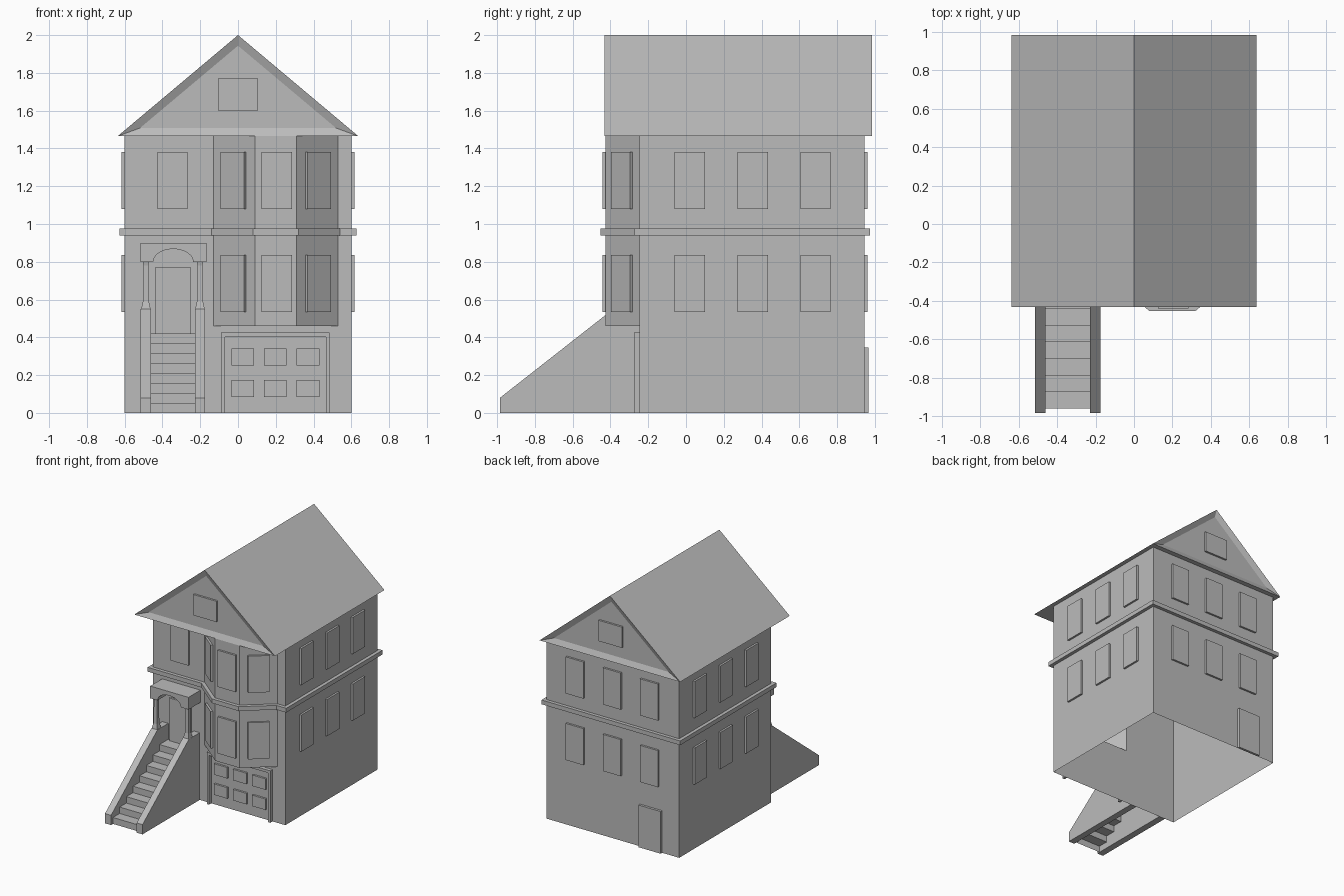
import bpy, bmesh, math
from mathutils import Vector, Matrix

cube = bpy.data.objects.get("Cube")
if cube:
    bpy.data.objects.remove(cube, do_unlink=True)

GREY = (0.5, 0.5, 0.5, 1.0)
mat = bpy.data.materials.new("plain_grey")
mat.use_nodes = True
mat.diffuse_color = GREY
mat.node_tree.nodes["Principled BSDF"].inputs["Base Color"].default_value = GREY


def finish(name, bm, recalc=True):
    if recalc:
        bmesh.ops.recalc_face_normals(bm, faces=bm.faces)
    mesh = bpy.data.meshes.new(name)
    bm.to_mesh(mesh)
    bm.free()
    mesh.materials.append(mat)
    ob = bpy.data.objects.new(name, mesh)
    bpy.context.collection.objects.link(ob)
    return ob


def box(name, x0, x1, y0, y1, z0, z1):
    bm = bmesh.new()
    size = Matrix.Diagonal((x1 - x0, y1 - y0, z1 - z0, 1))
    mid = Matrix.Translation(((x0 + x1) / 2, (y0 + y1) / 2, (z0 + z1) / 2))
    bmesh.ops.create_cube(bm, size=1, matrix=mid @ size)
    return finish(name, bm)


def prism(bm, points, axis, a, b):
    """Closed extrusion of a 2D outline along x or y."""
    place = (lambda p, t: (t, p[0], p[1])) if axis == "x" else (lambda p, t: (p[0], t, p[1]))
    ends = [[bm.verts.new(place(p, t)) for p in points] for t in (a, b)]
    bm.faces.new(ends[0])
    bm.faces.new(ends[1][::-1])
    walls(bm, *ends)


def walls(bm, low, high):
    n = len(low)
    for i in range(n):
        j = (i + 1) % n
        bm.faces.new((low[i], low[j], high[j], high[i]))


def ring(bm, points, z):
    return [bm.verts.new((p[0], p[1], z)) for p in points]


def offset(points, d):
    """Mitred outward offset of a counter-clockwise outline."""
    out = []
    for i, p in enumerate(points):
        p = Vector(p)
        e1 = (p - Vector(points[i - 1])).normalized()
        e2 = (Vector(points[(i + 1) % len(points)]) - p).normalized()
        n1, n2 = Vector((e1.y, -e1.x)), Vector((e2.y, -e2.x))
        out.append(p + (n1 + n2) * d / (1 + n1.dot(n2)))
    return out


def panel(name, x, y, z0, z1, angle=0, width=0.16, depth=0.016):
    """Raised plate on a wall; angle 0 faces the front."""
    bm = bmesh.new()
    m = (Matrix.Translation((x, y, (z0 + z1) / 2)) @ Matrix.Rotation(angle, 4, "Z")
         @ Matrix.Translation((0, -depth / 2, 0)) @ Matrix.Diagonal((width, depth, z1 - z0, 1)))
    bmesh.ops.create_cube(bm, size=1, matrix=m)
    return finish(name, bm)


# House walls: open-bottomed shell with a bay on the upper floors
FRONT, BACK, SIDE, EAVE, BAY_Z = -0.245, 0.945, 0.6, 1.465, 0.46
bay = [(-0.13, FRONT), (0.09, -0.425), (0.31, -0.425), (0.53, FRONT)]
outline = [(-SIDE, FRONT)] + bay + [(SIDE, FRONT), (SIDE, BACK), (-SIDE, BACK)]
bm = bmesh.new()
walls(bm, ring(bm, outline, BAY_Z), ring(bm, outline, EAVE))
rect = [outline[0]] + [bay[0], bay[3]] + outline[5:]
walls(bm, ring(bm, rect, 0), ring(bm, rect, BAY_Z))
bm.faces.new(ring(bm, bay, BAY_Z)[::-1])
finish("house_walls", bm, recalc=False)

# Band between floors
bm = bmesh.new()
wide = offset(outline, 0.028)
loops = [ring(bm, pts, z) for pts, z in
         ((outline, 0.94), (wide, 0.94), (wide, 0.975), (outline, 0.975))]
for low, high in zip(loops, loops[1:]):
    walls(bm, low, high)
finish("floor_band", bm, recalc=False)

# Gable roof with recessed triangles
bm = bmesh.new()
prism(bm, [(-0.637, EAVE), (0.637, EAVE), (0, 2)], "y", -0.432, 0.985)
bmesh.ops.recalc_face_normals(bm, faces=bm.faces)
gables = [f for f in bm.faces if abs(f.normal.y) > 0.9]
bmesh.ops.inset_region(bm, faces=gables, thickness=0.043, depth=-0.02, use_even_offset=True)
finish("roof", bm, recalc=False)
panel("attic_window_front", 0, -0.412, 1.6, 1.77, 0, 0.21)
panel("attic_window_back", 0, 0.965, 1.6, 1.77, math.pi, 0.21)

# Windows on two floors
slant = math.atan2(0.18, 0.22)
for floor, z0, z1 in (("lower", 0.535, 0.835), ("upper", 1.08, 1.38)):
    for i in range(3):
        y = 0.02 + i * 0.333
        panel(f"{floor}_right_window_{i}", SIDE, y, z0, z1, math.pi / 2)
        panel(f"{floor}_left_window_{i}", -SIDE, y, z0, z1, -math.pi / 2)
        panel(f"{floor}_back_window_{i}", (i - 1) * 0.337, BACK, z0, z1, math.pi)
    panel(f"{floor}_bay_window_middle", 0.205, -0.425, z0, z1)
    panel(f"{floor}_bay_window_west", -0.02, -0.335, z0, z1, -slant)
    panel(f"{floor}_bay_window_east", 0.42, -0.335, z0, z1, slant)
panel("upper_front_window", -0.347, FRONT, 1.08, 1.38)

# Doors
panel("front_door", -0.345, FRONT, 0.42, 0.77, 0, 0.19)
panel("back_door", -0.345, BACK, 0, 0.345, math.pi, 0.2, 0.02)

# Garage door: surround and six raised panels
bm = bmesh.new()
prism(bm, [(-0.09, 0), (-0.09, 0.425), (0.485, 0.425), (0.485, 0),
           (0.465, 0), (0.465, 0.403), (-0.07, 0.403), (-0.07, 0)], "y", -0.275, FRONT)
finish("garage_surround", bm)
for i in range(3):
    for j in range(2):
        z = 0.085 + j * 0.165
        panel(f"garage_panel_{i}_{j}", 0.025 + i * 0.173, FRONT, z, z + 0.09, 0, 0.12)

# Stairs: folded sheet of eight steps
bm = bmesh.new()
path = []
for i in range(8):
    y = -0.96 + i * 0.086
    path += [(y, i * 0.0525), (y, (i + 1) * 0.0525)]
path.append((FRONT, 0.42))
edges = [[bm.verts.new((x, *p)) for p in path] for x in (-0.46, -0.228)]
for i in range(len(path) - 1):
    bm.faces.new((edges[0][i], edges[1][i], edges[1][i + 1], edges[0][i + 1]))
finish("steps", bm, recalc=False)

# Stair side walls with a porch column on each
rail = [(-0.985, 0), (-0.985, 0.08), (-0.385, 0.55), (FRONT, 0.55), (FRONT, 0)]
for side, x0, x1 in (("left", -0.228, -0.175), ("right", -0.515, -0.46)):
    bm = bmesh.new()
    prism(bm, rail, "x", x0, x1)
    finish(f"stair_wall_{side}", bm)
    bm = bmesh.new()
    cx, cy = (x0 + x1) / 2, -0.36
    loops = []
    for r, z in ((0.025, 0.55), (0.016, 0.59), (0.013, 0.78), (0.017, 0.8)):
        loops.append(ring(bm, [(cx - r, cy - r), (cx + r, cy - r),
                               (cx + r, cy + r), (cx - r, cy + r)], z))
    for low, high in zip(loops, loops[1:]):
        walls(bm, low, high)
    bm.faces.new(loops[0][::-1])
    bm.faces.new(loops[-1])
    finish(f"porch_column_{side}", bm)

# Porch canopy with an arched underside
arch = [(-0.343 - 0.106 * math.cos(math.pi * i / 12), 0.8 + 0.068 * math.sin(math.pi * i / 12))
        for i in range(13)]
bm = bmesh.new()
prism(bm, [(-0.515, 0.8)] + arch + [(-0.168, 0.8), (-0.168, 0.9), (-0.515, 0.9)],
      "y", -0.4, FRONT)
finish("porch_canopy", bm)
